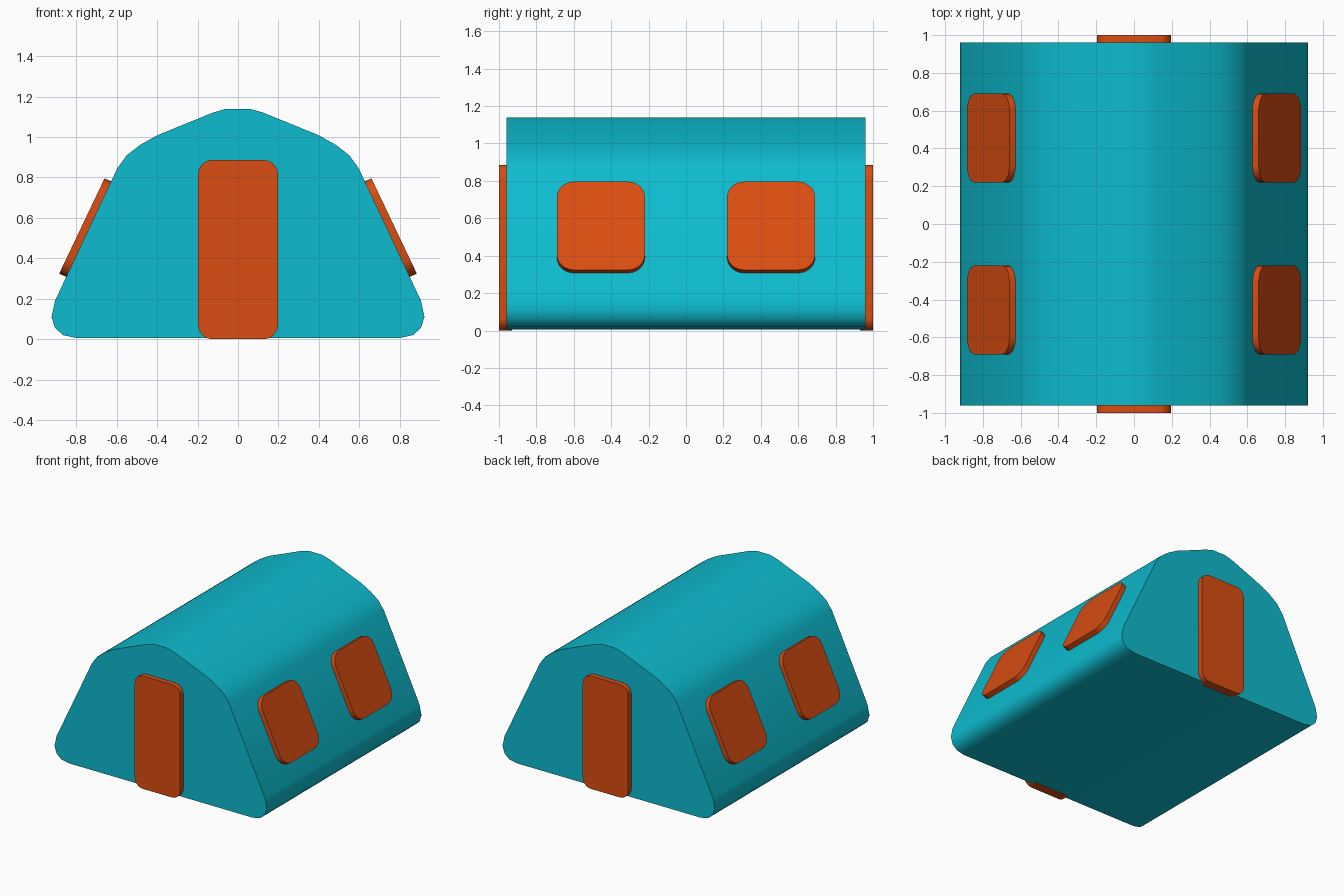
import bpy, bmesh, math
from mathutils import Matrix, Vector

if "Cube" in bpy.data.objects:
    bpy.data.objects.remove(bpy.data.objects["Cube"])


def material(name, color):
    m = bpy.data.materials.new(name)
    m.diffuse_color = color
    m.use_nodes = True
    m.node_tree.nodes["Principled BSDF"].inputs["Base Color"].default_value = m.diffuse_color
    return m


TEAL = material("teal", (0.004, 0.50, 0.62, 1))
ORANGE = material("orange", (0.70, 0.075, 0.006, 1))


def prism(name, outline, depth, origin, up, normal, mat):
    """Extrude a counter-clockwise outline backwards from its outer face."""
    up, normal = Vector(up).normalized(), Vector(normal).normalized()
    side = up.cross(normal)
    place = Matrix((side, up, normal)).transposed().to_4x4()
    place.translation = origin
    bm = bmesh.new()
    outer = [bm.verts.new(place @ Vector((x, y, 0))) for x, y in outline]
    inner = [bm.verts.new(place @ Vector((x, y, -depth))) for x, y in outline]
    bm.faces.new(outer)
    bm.faces.new(inner[::-1])
    n = len(outline)
    for i in range(n):
        j = (i + 1) % n
        bm.faces.new((outer[i], inner[i], inner[j], outer[j]))
    bmesh.ops.recalc_face_normals(bm, faces=bm.faces)
    mesh = bpy.data.meshes.new(name)
    bm.to_mesh(mesh)
    bm.free()
    obj = bpy.data.objects.new(name, mesh)
    bpy.context.collection.objects.link(obj)
    mesh.materials.append(mat)
    bpy.ops.object.select_all(action='DESELECT')
    obj.select_set(True)
    bpy.context.view_layer.objects.active = obj
    bpy.ops.object.shade_smooth_by_angle(angle=math.radians(40))
    return obj


def rounded_rect(w, h, r, steps=6):
    pts = []
    for k, (sx, sy) in enumerate(((1, 1), (-1, 1), (-1, -1), (1, -1))):
        for i in range(steps + 1):
            a = math.pi / 2 * (k + i / steps)
            pts.append((sx * (w / 2 - r) + r * math.cos(a),
                        sy * (h / 2 - r) + r * math.sin(a)))
    return pts


# Tent shell: right half of the section, mirrored to the left
half = [(0.80, 0.006), (0.865, 0.02), (0.905, 0.055), (0.922, 0.11), (0.905, 0.19),
        (0.597, 0.845), (0.55, 0.91), (0.485, 0.96), (0.40, 1.008),
        (0.125, 1.12), (0.06, 1.139)]
section = half + [(-x, z) for x, z in reversed(half)]
prism("tent_shell", section, 1.92, (0, -0.96, 0), (0, 0, 1), (0, -1, 0), TEAL)

# Doors at both ends
for name, s in (("front_door", -1), ("back_door", 1)):
    prism(name, rounded_rect(0.394, 0.886, 0.07), 0.07,
          (0, s, 0.443), (0, 0, 1), (0, s, 0), ORANGE)

# Two window flaps on each sloping side
for side, s in (("right", 1), ("left", -1)):
    for end, y in (("front", -0.455), ("back", 0.455)):
        prism(f"{side}_{end}_window", rounded_rect(0.47, 0.522, 0.09), 0.05,
              (s * 0.772, y, 0.56), (-s * 0.43, 0, 0.903), (s * 0.903, 0, 0.43), ORANGE)
